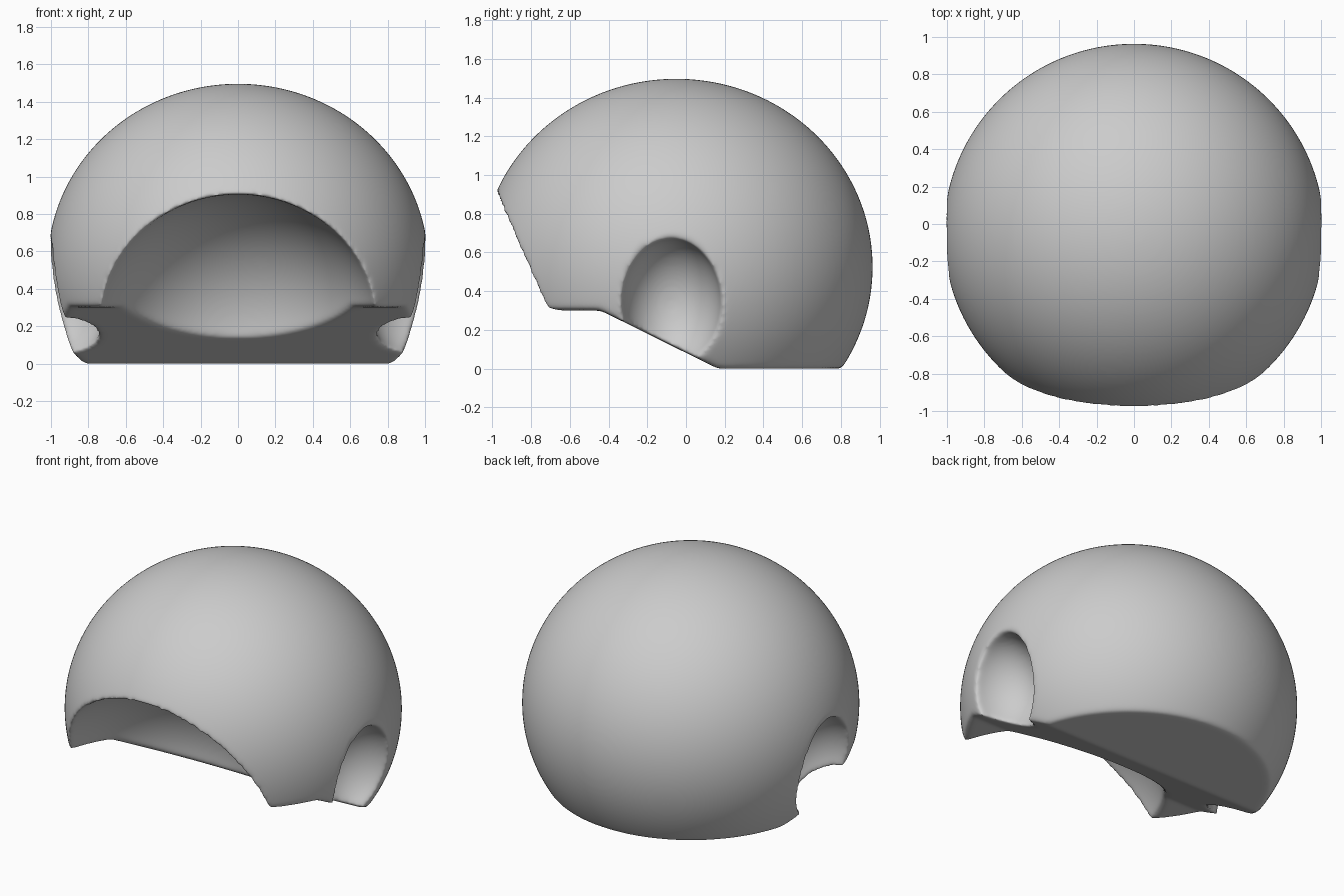
import bpy, bmesh
from mathutils import Matrix, Vector

if "Cube" in bpy.data.objects:
    bpy.data.objects.remove(bpy.data.objects["Cube"])


def make_object(name, bm):
    mesh = bpy.data.meshes.new(name)
    bmesh.ops.recalc_face_normals(bm, faces=bm.faces[:])
    bm.to_mesh(mesh)
    bm.free()
    obj = bpy.data.objects.new(name, mesh)
    bpy.context.collection.objects.link(obj)
    return obj


def ellipsoid(name, centre, radii):
    bm = bmesh.new()
    bmesh.ops.create_uvsphere(
        bm, u_segments=128, v_segments=64, radius=1,
        matrix=Matrix.Translation(centre) @ Matrix.Diagonal((*radii, 1)))
    return make_object(name, bm)


def side_prism(name, profile, half_width):
    # profile in the y-z plane, extruded along x
    bm = bmesh.new()
    face = bm.faces.new([bm.verts.new((-half_width, y, z)) for y, z in profile])
    ext = bmesh.ops.extrude_face_region(bm, geom=[face])
    verts = [g for g in ext["geom"] if isinstance(g, bmesh.types.BMVert)]
    bmesh.ops.translate(bm, verts=verts, vec=Vector((2 * half_width, 0, 0)))
    return make_object(name, bm)


# Rounded helmet body
shell = ellipsoid("helmet_shell", (0, -0.05, 0.525), (1.019, 1.014, 0.972))

# Underside: flat at the back, sloping up to the cheeks
cutters = [side_prism("underside_cutter",
                      [(-2, -1), (2, -1), (2, 0), (0.165, 0),
                       (-0.44, 0.30), (-2, 0.30)], 2)]

# Hollow for the face
cutters.append(ellipsoid("face_cutter", (0, -0.915, 0.14), (0.77, 0.80, 0.765)))

# Ear hollows on both sides
for side, label in ((-1, "left"), (1, "right")):
    cutters.append(ellipsoid(label + "_ear_cutter",
                             (side * 1.0, -0.075, 0.33), (0.30, 0.258, 0.34)))

for cutter in cutters:
    cutter.hide_render = True
    mod = shell.modifiers.new(cutter.name, "BOOLEAN")
    mod.operation = "DIFFERENCE"
    mod.solver = "EXACT"
    mod.object = cutter

# Even mesh with softly rounded edges
remesh = shell.modifiers.new("even_mesh", "REMESH")
remesh.mode = "VOXEL"
remesh.voxel_size = 0.0115
smooth = shell.modifiers.new("soft_edges", "SMOOTH")
smooth.factor = 0.5
smooth.iterations = 30

# Bake the modifiers and drop the cutters
bpy.context.view_layer.update()
deps = bpy.context.evaluated_depsgraph_get()
shell.data = bpy.data.meshes.new_from_object(shell.evaluated_get(deps))
shell.modifiers.clear()
for cutter in cutters:
    bpy.data.objects.remove(cutter)
shell.data.polygons.foreach_set("use_smooth", [True] * len(shell.data.polygons))
shell.data.update()
